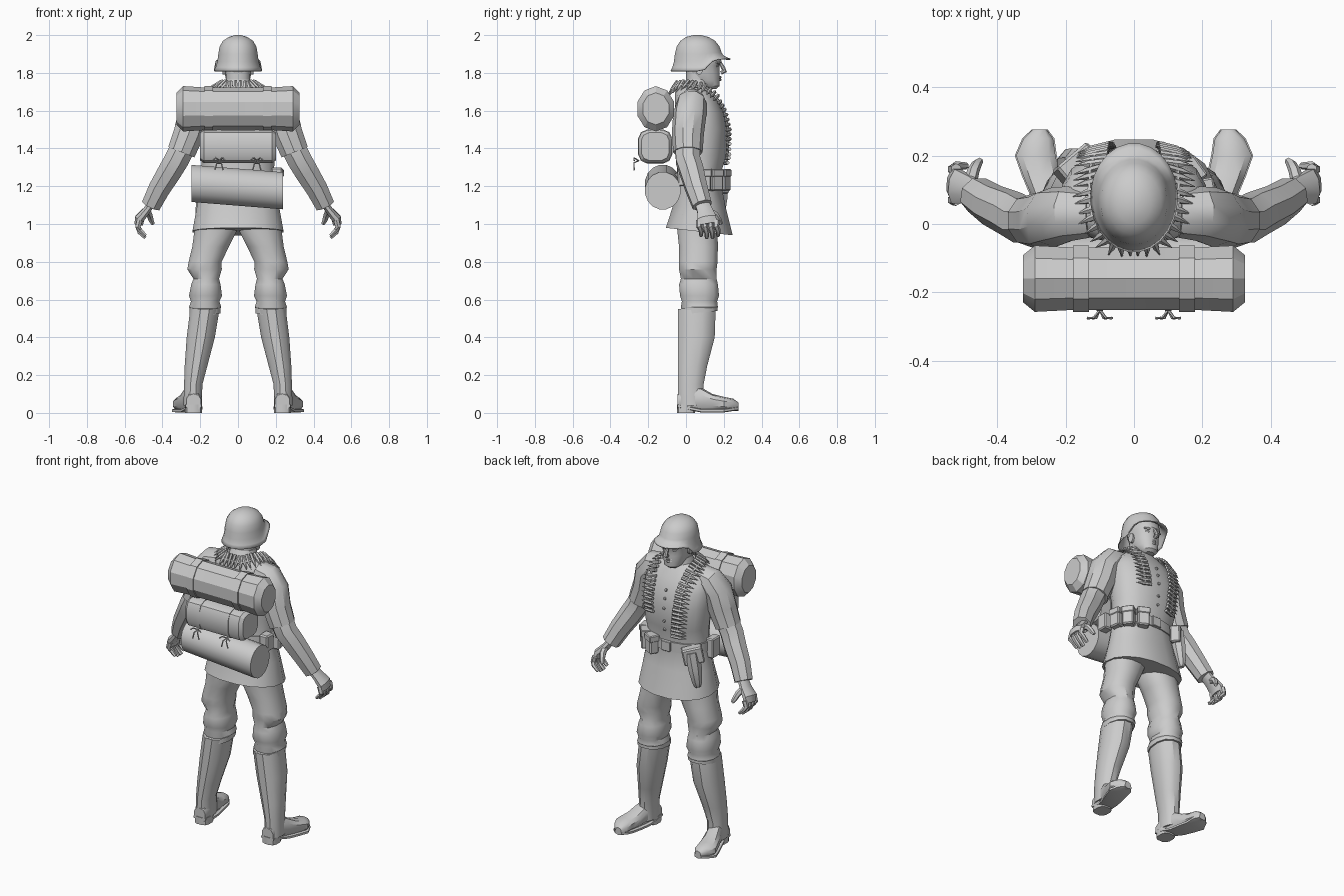
import bpy, bmesh, math
from mathutils import Vector, Matrix
from mathutils.bvhtree import BVHTree

if "Cube" in bpy.data.objects:
    bpy.data.objects.remove(bpy.data.objects["Cube"])

shade = (.6, .6, .6, 1)
grey = bpy.data.materials.new("plain_grey")
grey.use_nodes = True
grey.diffuse_color = shade
grey.node_tree.nodes["Principled BSDF"].inputs["Base Color"].default_value = shade


def finish(name, bm, angle=35):
    bmesh.ops.recalc_face_normals(bm, faces=bm.faces[:])
    mesh = bpy.data.meshes.new(name)
    bm.to_mesh(mesh)
    bm.free()
    mesh.materials.append(grey)
    obj = bpy.data.objects.new(name, mesh)
    bpy.context.collection.objects.link(obj)
    bpy.ops.object.select_all(action="DESELECT")
    obj.select_set(True)
    bpy.context.view_layer.objects.active = obj
    bpy.ops.object.shade_smooth_by_angle(angle=math.radians(angle))
    return obj


def ring(center, u, v, count=12, power=1):
    """Superelliptic ring of points; a smaller power is boxier."""
    points = []
    for i in range(count):
        angle = 2 * math.pi * (i + .5) / count
        c, s = math.cos(angle), math.sin(angle)
        points.append(Vector(center) + Vector(u) * math.copysign(abs(c) ** power, c)
                      + Vector(v) * math.copysign(abs(s) ** power, s))
    return points


def level(z, half, back, front, x=0, count=16, power=.9, tilt=0):
    """Horizontal ring from its half width and its back and front limits."""
    return ring((x, (back + front) / 2, z), (half, 0, 0),
                (0, (front - back) / 2, tilt), count, power)


def add_loft(bm, rings, bottom=True, side=1):
    rows = [[bm.verts.new((p.x * side, p.y, p.z)) for p in points] for points in rings]
    for low, high in zip(rows, rows[1:]):
        for i in range(len(low)):
            bm.faces.new((low[i - 1], low[i], high[i], high[i - 1]))
    bm.faces.new(rows[-1])
    if bottom:
        bm.faces.new(rows[0])


def loft(name, rings, bottom=True, side=1, angle=35):
    bm = bmesh.new()
    add_loft(bm, rings, bottom, side)
    return finish(name, bm, angle)


def tube(name, path, count=8, flat=1, side=1):
    """Loft along (x, y, z, radius) points; flat scales the thickness."""
    points = [Vector(p[:3]) for p in path]
    rings = []
    for i, p in enumerate(points):
        along = (points[min(i + 1, len(points) - 1)] - points[max(i - 1, 0)]).normalized()
        reference = Vector((0, 1, 0)) if abs(along.y) < .9 else Vector((0, 0, 1))
        u = along.cross(reference).normalized()
        radius = path[i][3]
        rings.append(ring(p, u * radius * flat, along.cross(u) * radius, count))
    return loft(name, rings, side=side)


def box(name, location, size, turn=0, lean=0):
    bm = bmesh.new()
    matrix = (Matrix.Translation(location) @ Matrix.Rotation(turn, 4, "Z")
              @ Matrix.Rotation(lean, 4, "Y") @ Matrix.Diagonal((*size, 1)))
    bmesh.ops.create_cube(bm, size=1, matrix=matrix)
    bmesh.ops.bevel(bm, geom=bm.edges[:], offset=min(size) / 8, segments=1, affect="EDGES")
    return finish(name, bm)


def along_x(name, sections, y, z, count=10, power=1, slope=0, depth=1):
    """Loft of upright rings from (x, radius) sections; depth scales them in y."""
    return loft(name, [ring((x, y, z + slope * x), (0, radius * depth, 0), (0, 0, radius), count, power)
                       for x, radius in sections], angle=25)


# Jacket with flared skirt, collar and belt
jacket = loft("jacket", [
    level(.96, .245, -.11, .25, tilt=-.02), level(1.1, .22, -.07, .21),
    level(1.25, .19, -.05, .18), level(1.36, .2, -.05, .215),
    level(1.5, .215, -.06, .22), level(1.59, .215, -.06, .2),
    level(1.65, .2, -.06, .17), level(1.7, .14, -.06, .14), level(1.73, .09, -.04, .12)])
surface = BVHTree.FromPolygons([v.co for v in jacket.data.vertices],
                               [list(p.vertices) for p in jacket.data.polygons])
loft("collar", [level(1.7, .09, -.04, .13), level(1.765, .07, 0, .12)])
loft("waist_belt", [level(z, .2, -.06, .195) for z in (1.21, 1.27)])
box("belt_buckle", (0, .195, 1.24), (.06, .02, .06))

# Buttons on the jacket front
bm = bmesh.new()
for i in range(5):
    spot, normal, _, _ = surface.find_nearest((0, .3, 1.32 + .08 * i))
    matrix = Matrix.Translation(spot) @ normal.to_track_quat("Z", "Y").to_matrix().to_4x4()
    bmesh.ops.create_cone(bm, cap_ends=True, segments=8, radius1=.011,
                          radius2=.007, depth=.02, matrix=matrix)
finish("jacket_buttons", bm)

# Neck, head and face
loft("neck", [level(z, .065, 0, .12) for z in (1.7, 1.82)])
loft("head", [
    level(1.715, .03, .1, .16), level(1.73, .05, .07, .178), level(1.76, .064, .02, .18),
    level(1.8, .072, 0, .18), level(1.84, .077, -.01, .178), level(1.86, .08, -.02, .19),
    level(1.91, .08, -.02, .178), level(1.95, .05, .02, .14)])
tube("nose", [(0, .178, 1.86, .008), (0, .197, 1.825, .012), (0, .205, 1.81, .014), (0, .185, 1.8, .011)])


def crease(name, middle, half, thick, z, front, side=1):
    """Thin bow across the face, bending back at both ends."""
    tube(name, [(middle + half * t, front - half * t * t / 2, z, thick * (1 - t * t / 2))
                for t in (-1, 0, 1)], 6, side=side)


for z in (1.764, 1.777):
    crease("lip", 0, .03, .007, z, .182)
for side, word in ((1, "left"), (-1, "right")):
    crease(word + "_brow", .035, .025, .009, 1.853, .174, side)
    crease(word + "_eye", .033, .015, .007, 1.836, .168, side)
    loft(word + "_ear", [ring((x, .07, 1.82), (0, .02, 0), (0, 0, .03)) for x in (.06, .083)], side=side)

# Helmet with its rim raised over the face
rings = []
for z, half, back, front in ((1.81, .128, -.083, .237), (1.83, .119, -.073, .22),
                             (1.86, .11, -.065, .2), (1.9, .105, -.06, .19),
                             (1.94, .098, -.05, .178), (1.97, .08, -.03, .155),
                             (1.99, .05, 0, .12), (2, .015, .04, .08)):
    points = level(z, half, back, front, count=24, power=1)
    for p in points:
        t = min(1, max(0, (p.y - .08) / .08))
        p.z += max(0, 1.91 - z) * .65 * t * t * (3 - 2 * t)
    rings.append(points)
helmet = loft("helmet", rings, bottom=False, angle=45)
helmet.modifiers.new("thickness", "SOLIDIFY").thickness = .006

# Arms, hands, trousers and boots, mirrored
for side, word in ((1, "left"), (-1, "right")):
    tube(word + "_upper_sleeve", [
        (.13, .03, 1.65, .07), (.19, .03, 1.64, .08), (.235, .02, 1.58, .088),
        (.26, .01, 1.48, .085), (.3, .01, 1.38, .078)], 10, side=side)
    tube(word + "_forearm", [
        (.29, .01, 1.41, .07), (.325, .01, 1.34, .07), (.36, .03, 1.28, .068),
        (.415, .055, 1.19, .062), (.46, .085, 1.1, .055)], side=side)
    tube(word + "_palm", [(.455, .085, 1.11, .04), (.485, .1, 1.07, .045),
                          (.52, .11, 1.03, .055), (.525, .115, 1, .05)], flat=.5, side=side)
    for i in range(4):
        y = .07 + .03 * i
        tip = .925 + .006 * abs(i - 1.5) ** 2
        tube(word + "_finger", [(.52, y, 1.02, .017), (.53, y, .985, .016),
                                (.52, y + .01, tip + .03, .014), (.49, y + .01, tip, .01)], 6, side=side)
    tube(word + "_thumb", [(.48, .115, 1.07, .02), (.47, .155, 1.05, .018),
                           (.46, .175, 1.02, .015), (.45, .185, 1, .01)], 6, side=side)

    loft(word + "_trouser_leg", [level(z, half, back, front, x, 12) for z, half, back, front, x in (
        (1.05, .11, -.05, .17, .115), (.97, .117, -.05, .17, .117), (.88, .1, -.04, .172, .145),
        (.8, .09, -.04, .17, .174), (.76, .094, -.04, .165, .177), (.71, .07, -.03, .165, .168),
        (.68, .08, -.04, .172, .17), (.62, .09, -.035, .178, .172), (.59, .078, -.025, .168, .174),
        (.56, .088, -.03, .172, .174), (.53, .07, -.02, .155, .175))], side=side)
    loft(word + "_boot_cuff", [level(z, .085, -.04, .17, .174, 12, tilt=.01) for z in (.53, .56)], side=side)
    loft(word + "_boot_shaft", [level(z, half, -.045, front, x, 12) for z, half, front, x in (
        (.55, .08, .16, .175), (.4, .077, .155, .197), (.25, .062, .115, .222),
        (.15, .05, .095, .237), (.04, .05, .1, .24))], side=side)

    # Foot leans outward, then rounds off at the toe
    foot, sole = [], []
    for y, half, top in ((-.045, .04, .09), (.02, .045, .14), (.08, .048, .125), (.14, .056, .09),
                         (.2, .06, .075), (.25, .045, .065), (.277, .02, .045)):
        x = .235 + max(0, min(y, .2) - .02) * .29 - max(0, y - .2) * .15
        foot.append(ring((x, y, top / 2 + .01), (half, 0, 0), (0, 0, top / 2), 10, .8))
        spring = .012 + max(0, .08 - y) * .2 + max(0, y - .2) * .15
        sole.append(ring((x, y, spring), (half + .004, 0, 0), (0, 0, .01), 8, .5))
    loft(word + "_boot_foot", foot, side=side)
    loft(word + "_boot_sole", sole, side=side)
    loft(word + "_boot_heel", [level(z, .046, -.05, .05, .235, 12, .7) for z in (0, .045)], side=side)

# Back load: blanket roll, pack and tilted cylinder
half_roll = [(.325, .085), (.29, .12), (.18, .113)]
along_x("blanket_roll", [(-x, r) for x, r in half_roll] + half_roll[::-1], -.16, 1.61, depth=.85)
half_pack = [(.2, .075), (.18, .09)]
along_x("back_pack", [(-x, r) for x, r in half_pack] + half_pack[::-1], -.163, 1.41, 12, .6)
along_x("carrying_cylinder", [(-.245, .1), (.238, .1)], -.123, 1.195, 16, slope=-.08, depth=.95)
for side in (-1, 1):
    middle, knot = side * .155, side * .1
    along_x("blanket_strap", [(middle - .023, .12), (middle + .023, .12)], -.16, 1.61, depth=.85)
    along_x("pack_strap", [(knot - .01, .093), (knot + .01, .093)], -.163, 1.41, 12, .6)
    for way in (-1, 1):
        for name, reach, drop in (("strap_bow", .036, 0), ("strap_tail", .022, .05)):
            tube(name, [(knot, -.25, 1.335, .004),
                        (knot + way * reach / 2, -.275, 1.35 - drop / 2, .004),
                        (knot + way * reach, -.275, 1.335 - drop, .004)], 5)

# Belt pouches on one side, holster on the other
for degrees in (62, 36, 10):
    angle = math.radians(degrees)
    center = Vector((.21 * math.cos(angle), .07 + .145 * math.sin(angle), 1.23))
    turn = angle - math.pi / 2
    box("belt_pouch", center, (.068, .055, .11), turn)
    box("pouch_flap", center + Vector((0, 0, .04)), (.074, .063, .04), turn)
box("rear_pouch", (.205, -.01, 1.25), (.06, .07, .1))
box("side_pouch", (-.21, .03, 1.23), (.05, .08, .12))
box("holster_flap", (-.17, .175, 1.22), (.12, .06, .1), .7, .2)
tube("holster_body", [(-.165, .175, 1.24, .05), (-.185, .175, 1.14, .048),
                      (-.2, .175, 1.06, .035), (-.205, .175, 1.03, .02)], flat=.8)

# Cartridge belt draped round the neck, one end longer
half_guide = [Vector(p) for p in ((.105, .24, 1.42), (.115, .2, 1.6), (.12, .11, 1.69),
                                  (.11, .02, 1.72), (.06, -.06, 1.72))]
guide = ([Vector((-.1, .25, 1.31))] + [Vector((-p.x, p.y, p.z)) for p in half_guide]
         + half_guide[::-1])
samples = []
for start, end in zip(guide, guide[1:]):
    steps = max(1, round((end - start).length / .026))
    samples += [surface.find_nearest(start.lerp(end, i / steps))[:2] for i in range(steps)]
bm = bmesh.new()
links = []
for i, (spot, normal) in enumerate(samples):
    following, previous = samples[min(i + 1, len(samples) - 1)], samples[max(i - 1, 0)]
    along = (following[0] - previous[0]).normalized()
    outward = along.cross(normal).normalized()
    base = spot + normal * .02
    links.append((*base, .007))
    add_loft(bm, [ring(base + outward * shift, along * r, normal * r, 6)
                  for shift, r in ((-.04, .01), (.015, .01), (.025, .007), (.055, .001))])
finish("cartridges", bm)
tube("cartridge_links", links, 5)
